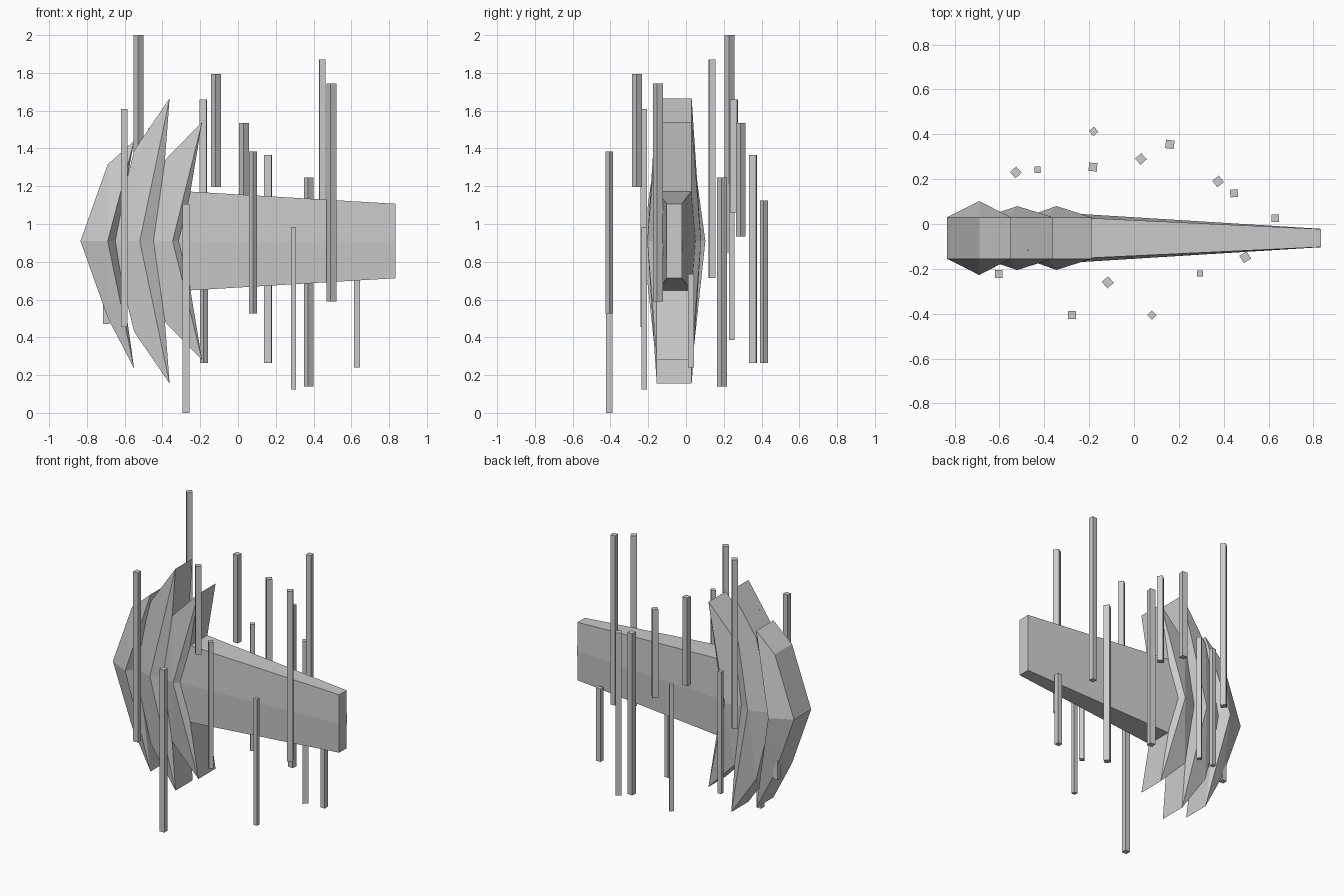
import bpy, bmesh, math

if "Cube" in bpy.data.objects:
    bpy.data.objects.remove(bpy.data.objects["Cube"])

CY, CZ = -0.0625, 0.91      # centre line of the arrow
HALF = 0.0925               # half thickness of the blades


def finish(name, bm):
    bmesh.ops.recalc_face_normals(bm, faces=bm.faces)
    mesh = bpy.data.meshes.new(name)
    bm.to_mesh(mesh)
    bm.free()
    ob = bpy.data.objects.new(name, mesh)
    bpy.context.collection.objects.link(ob)
    return ob


def blade(name, outline, ridge_x, ridge_half):
    """Chevron outline (x, z) with thickness; each side fans out to a raised ridge point."""
    bm = bmesh.new()
    rims = []
    for s in (-1, 1):
        rim = [bm.verts.new((x, CY + s * HALF, z)) for x, z in outline]
        peak = bm.verts.new((ridge_x, CY + s * ridge_half, CZ))
        for a, b in zip(rim, rim[1:] + rim[:1]):
            bm.faces.new((a, b, peak))
        rims.append(rim)
    n = len(outline)
    for i in range(n):
        j = (i + 1) % n
        bm.faces.new((rims[0][i], rims[0][j], rims[1][j], rims[1][i]))
    return finish(name, bm)


def chevron(front, kink, tip, back):
    """Outline mirrored about the centre line; kink and tip are (x, height)."""
    return [(front, CZ), (kink[0], CZ + kink[1]), (tip[0], CZ + tip[1]), (back, CZ),
            (tip[0], CZ - tip[1]), (kink[0], CZ - kink[1])]


# Arrow head: three nested blades, the first with a shortened upper tip
first = chevron(-0.834, (-0.69, 0.405), (-0.55, 0.675), -0.645)
first[2] = (-0.55, 1.44)
blade("head_blade_front", first, -0.69, 0.165)
blade("head_blade_middle", chevron(-0.67, (-0.55, 0.48), (-0.362, 0.755), -0.42), -0.52, 0.1425)
blade("head_blade_rear", chevron(-0.486, (-0.385, 0.43), (-0.19, 0.63), -0.295), -0.346, 0.1425)

# Tapered six-sided shaft
bm = bmesh.new()
rings = []
for x, edge, mid, h in ((-0.33, 0.095, 0.113, 0.266), (0.834, 0.04, 0.041, 0.197)):
    section = [(-edge, h), (edge, h), (mid, 0), (edge, -h), (-edge, -h), (-mid, 0)]
    rings.append([bm.verts.new((x, CY + y, CZ + z)) for y, z in section])
for i in range(6):
    j = (i + 1) % 6
    bm.faces.new((rings[0][i], rings[0][j], rings[1][j], rings[1][i]))
for ring in rings:
    bm.faces.new(ring)
finish("shaft", bm)

# Floating upright rods: x, y, bottom, top, side, turn in degrees
RODS = [
    (-0.18, 0.413, 0.265, 1.125, 0.030, 40),
    (-0.527, 0.23, 0.85, 2.0, 0.037, 42),
    (-0.43, 0.242, 0.385, 1.215, 0.028, 3),
    (-0.183, 0.254, 1.06, 1.66, 0.037, -5),
    (0.031, 0.29, 0.935, 1.535, 0.037, 42),
    (0.16, 0.355, 0.265, 1.365, 0.038, -7),
    (0.375, 0.19, 0.14, 1.245, 0.037, 38),
    (0.446, 0.137, 0.715, 1.87, 0.034, 5),
    (0.63, 0.026, 0.24, 0.735, 0.033, 0),
    (0.496, -0.148, 0.59, 1.745, 0.038, 32),
    (0.294, -0.221, 0.125, 0.985, 0.027, 0),
    (-0.117, -0.26, 1.195, 1.795, 0.038, 40),
    (-0.276, -0.406, 0.0, 1.105, 0.036, 0),
    (0.08, -0.406, 0.525, 1.385, 0.029, 45),
    (-0.603, -0.223, 0.455, 1.61, 0.035, 0),
    (-0.45, -0.117, 0.91, 1.505, 0.036, 45),
    (-0.698, 0.02, 0.47, 1.07, 0.034, 0),
]
for k, (x, y, z0, z1, side, turn) in enumerate(RODS):
    bpy.ops.mesh.primitive_cube_add(size=1, location=(x, y, (z0 + z1) / 2),
                                    rotation=(0, 0, math.radians(turn)))
    rod = bpy.context.object
    rod.name = f"rod_{k + 1}"
    rod.scale = (side, side, z1 - z0)
